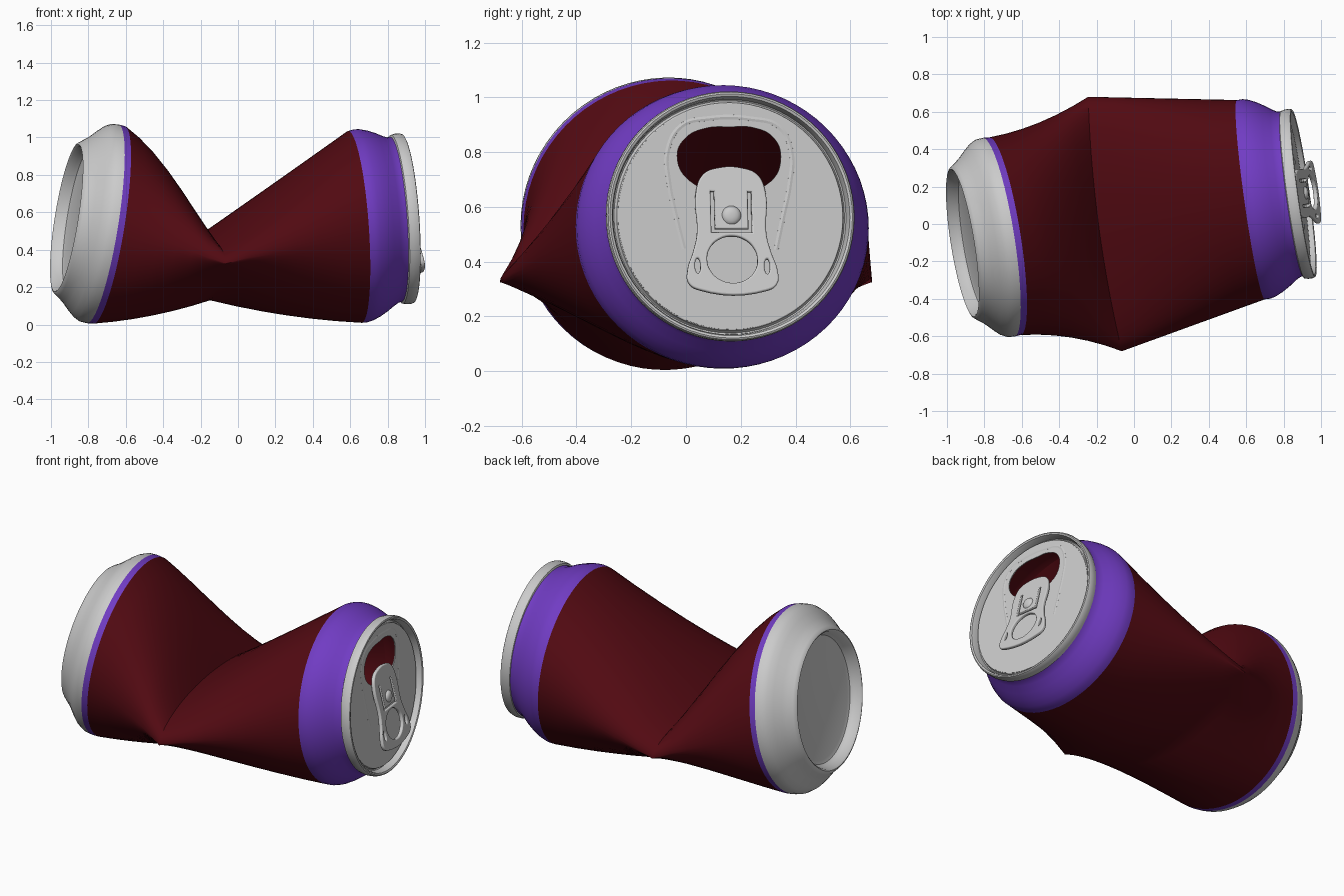
import bpy, bmesh, math
from mathutils import Vector, Matrix

if "Cube" in bpy.data.objects:
    bpy.data.objects.remove(bpy.data.objects["Cube"])

N = 72


def material(name, rgb):
    m = bpy.data.materials.new(name)
    m.diffuse_color = (*rgb, 1)
    m.use_nodes = True
    m.node_tree.nodes["Principled BSDF"].inputs["Base Color"].default_value = m.diffuse_color
    return m


RED = material("dark_red", (0.085, 0.003, 0.006))
PURPLE = material("purple", (0.165, 0.045, 0.55))


def frame(center, normal):
    """Local x = sideways, y = up, z = outward along the can axis."""
    n = Vector(normal).normalized()
    u = (Vector((0, 1, 0)) - n * n.y).normalized()
    v = n.cross(u)
    m = Matrix((u, v, n)).transposed().to_4x4()
    m.translation = center
    return m


def ring(m, s, r, shift=0.0, wide=0.0):
    """Circle at distance s on the axis; wide turns it into a flat oval."""
    return [m @ Vector(((r + wide) * math.cos(2 * math.pi * i / N),
                        (r - wide) * math.sin(2 * math.pi * i / N) + shift * s, s)) for i in range(N)]


def loft(name, rings, mat=None, cap=False):
    bm = bmesh.new()
    rows = [[bm.verts.new(p) for p in r] for r in rings]
    for a, b in zip(rows, rows[1:]):
        for i in range(N):
            j = (i + 1) % N
            bm.faces.new((a[i], a[j], b[j], b[i]))
    if cap:
        bm.faces.new(rows[-1])
    bmesh.ops.recalc_face_normals(bm, faces=bm.faces)
    me = bpy.data.meshes.new(name)
    bm.to_mesh(me)
    bm.free()
    ob = bpy.data.objects.new(name, me)
    bpy.context.collection.objects.link(ob)
    if mat:
        me.materials.append(mat)
    return ob


def curve(name, loops, m, extrude=0.0, bevel=0.0, flat=True, cyclic=True):
    """Filled sheet with holes (flat) or a round bead along a path."""
    cu = bpy.data.curves.new(name, 'CURVE')
    cu.dimensions = '2D' if flat else '3D'
    cu.fill_mode = 'BOTH' if flat else 'FULL'
    cu.extrude, cu.bevel_depth, cu.bevel_resolution = extrude, bevel, 2
    cu.offset = -bevel if flat else 0
    for pts, kind in loops:
        sp = cu.splines.new('BEZIER')
        sp.bezier_points.add(len(pts) - 1)
        sp.use_cyclic_u = cyclic
        sp.resolution_u = 1 if kind == 'VECTOR' else 6
        for bp, p in zip(sp.bezier_points, pts):
            bp.co = (p[0], p[1], 0)
            bp.handle_left_type = bp.handle_right_type = kind
    ob = bpy.data.objects.new(name, cu)
    bpy.context.collection.objects.link(ob)
    ob.matrix_world = m
    bpy.ops.object.select_all(action='DESELECT')
    ob.select_set(True)
    bpy.context.view_layer.objects.active = ob
    bpy.ops.object.convert(target='MESH')
    return ob


def oval(cx, cy, rx, ry, n=12):
    return ([(cx + rx * math.cos(2 * math.pi * i / n), cy + ry * math.sin(2 * math.pi * i / n))
             for i in range(n)], 'AUTO')


base = frame((-0.69, -0.065, 0.533), (1, 0.16, -0.16))
neck = frame((0.625, 0.13, 0.522), (1, 0.14, 0.07))


# pinched cross-section where the can is folded
def crease_point(i):
    a = 2 * math.pi * i / N
    k, s = math.cos(a), math.sin(a)
    z = 0.325 + (0.155 * s if s > 0 else -0.195 * abs(s) ** 2.4)
    x = -0.19 - 0.09 * k + 0.035 * k * k + (0.04 * s * s if s < 0 else 0)
    return Vector((x, 0.68 * k, z))


crease = [crease_point(i) for i in range(N)]


def blend(ends, t, top, side, bottom):
    w, out = 4 * t * (1 - t), []
    for i, (p, c) in enumerate(zip(ends, crease)):
        a = 2 * math.pi * i / N
        q = p.lerp(c, t)
        q.y += w * side * math.cos(a)
        q.z += w * (top * max(0, math.sin(a)) + bottom * min(0, math.sin(a)))
        out.append(q)
    return out


# red crushed body
left, right = ring(base, 0, 0.535), ring(neck, 0, 0.526, 0, 0.012)
steps = [i / 6 for i in range(6)]
loft("crushed_body",
     [blend(left, t, 0.07, -0.03, 0.02) for t in steps] + [crease] +
     [blend(right, t, 0.0, 0.0, 0.02) for t in reversed(steps)], RED)

# purple bands, with the red inside of the can neck
shoulder = ((0, 0.526), (0.03, 0.528), (0.06, 0.522), (0.10, 0.506), (0.14, 0.484),
            (0.18, 0.458), (0.205, 0.445), (0.23, 0.442))
loft("lower_band", [ring(base, 0, 0.535), ring(base, -0.035, 0.538)], PURPLE)
loft("upper_band", [ring(neck, s, r, 0.11, 0.012 - 0.05 * s) for s, r in shoulder], PURPLE)
loft("neck_lining", [ring(neck, s, r - 0.005, 0.11, 0.012 - 0.05 * s) for s, r in shoulder], RED)

# silver base with foot ring and recessed floor
loft("base_cup", [ring(base, s, r) for s, r in (
    (-0.035, 0.538), (-0.07, 0.535), (-0.10, 0.52), (-0.13, 0.494), (-0.165, 0.459),
    (-0.19, 0.438), (-0.215, 0.42), (-0.23, 0.408), (-0.233, 0.399), (-0.225, 0.389),
    (-0.19, 0.377), (-0.172, 0.365), (-0.165, 0.345))], cap=True)

# lid rim
lid = frame((0.908, 0.165, 0.567), (1, 0.14, 0.07))
loft("lid_rim", [ring(lid, s, r) for s, r in (
    (-0.065, 0.442), (-0.06, 0.452), (-0.04, 0.457), (-0.015, 0.457), (-0.003, 0.453),
    (0, 0.447), (-0.004, 0.438), (-0.02, 0.433), (-0.048, 0.43), (-0.052, 0.425),
    (-0.046, 0.42), (-0.034, 0.417), (-0.03, 0.41))])

# lid panel with the open mouth
mouth = [(-.195, .22), (-.165, .285), (-.09, .322), (0, .328), (.09, .325), (.16, .29),
         (.187, .22), (.15, .13), (0, .09), (-.15, .13)]
panel = lid @ Matrix.Translation((0, 0, -0.032))
curve("lid_panel", [oval(0, 0, 0.413, 0.413, 24), (mouth, 'AUTO')], panel, 0.003)

# embossed beads on the panel
bead = panel @ Matrix.Translation((0, 0, -0.002)) @ Matrix.Diagonal((1, 1, 0.6, 1))
curve("mouth_bead", [([(-.17, -.12), (-.20, 0), (-.225, .12), (-.23, .24), (-.18, .33), (-.08, .358),
                       (.08, .358), (.18, .33), (.225, .24), (.22, .12), (.195, 0), (.17, -.12)],
                      'AUTO')], bead, 0, 0.012, False, False)
curve("finger_bead", [([(-.085, -.29), (-.06, -.28), (.06, -.28), (.085, -.29), (.085, -.315),
                        (.06, -.33), (-.06, -.33), (-.085, -.315)], 'AUTO')],
      bead, 0, 0.008, False)

# pull tab, lifted at its lower end
half = [(.04, .18), (.10, .155), (.128, .09), (.128, -.07), (.145, -.14), (.165, -.20),
        (.163, -.255), (.125, -.28)]
outline = half + [(-x, y) for x, y in reversed(half)]
slot = [(-.075, .09), (-.062, .09), (-.062, -.05), (.062, -.05), (.062, .09), (.075, .09),
        (.075, -.063), (-.075, -.063)]
tab = lid @ Matrix.Translation((0, 0, -0.001)) @ Matrix.Rotation(-0.17, 4, 'X')
curve("pull_tab", [(outline, 'AUTO'), (slot, 'VECTOR'), oval(0, -.165, .093, .088),
                   oval(-.128, -.19, .01, .028, 8), oval(.128, -.19, .01, .028, 8)],
      tab, 0.005, 0.006)

# rivet
loft("rivet", [ring(lid, s, r) for s, r in (
    (-0.034, 0.045), (0.010, 0.035), (0.018, 0.03), (0.023, 0.02), (0.025, 0.008))], cap=True)

# smooth shading, keeping folds and rims sharp
bpy.ops.object.select_all(action='DESELECT')
for ob in bpy.data.objects:
    if ob.type == 'MESH':
        ob.select_set(True)
        bpy.context.view_layer.objects.active = ob
bpy.ops.object.shade_smooth_by_angle(angle=math.radians(35))
